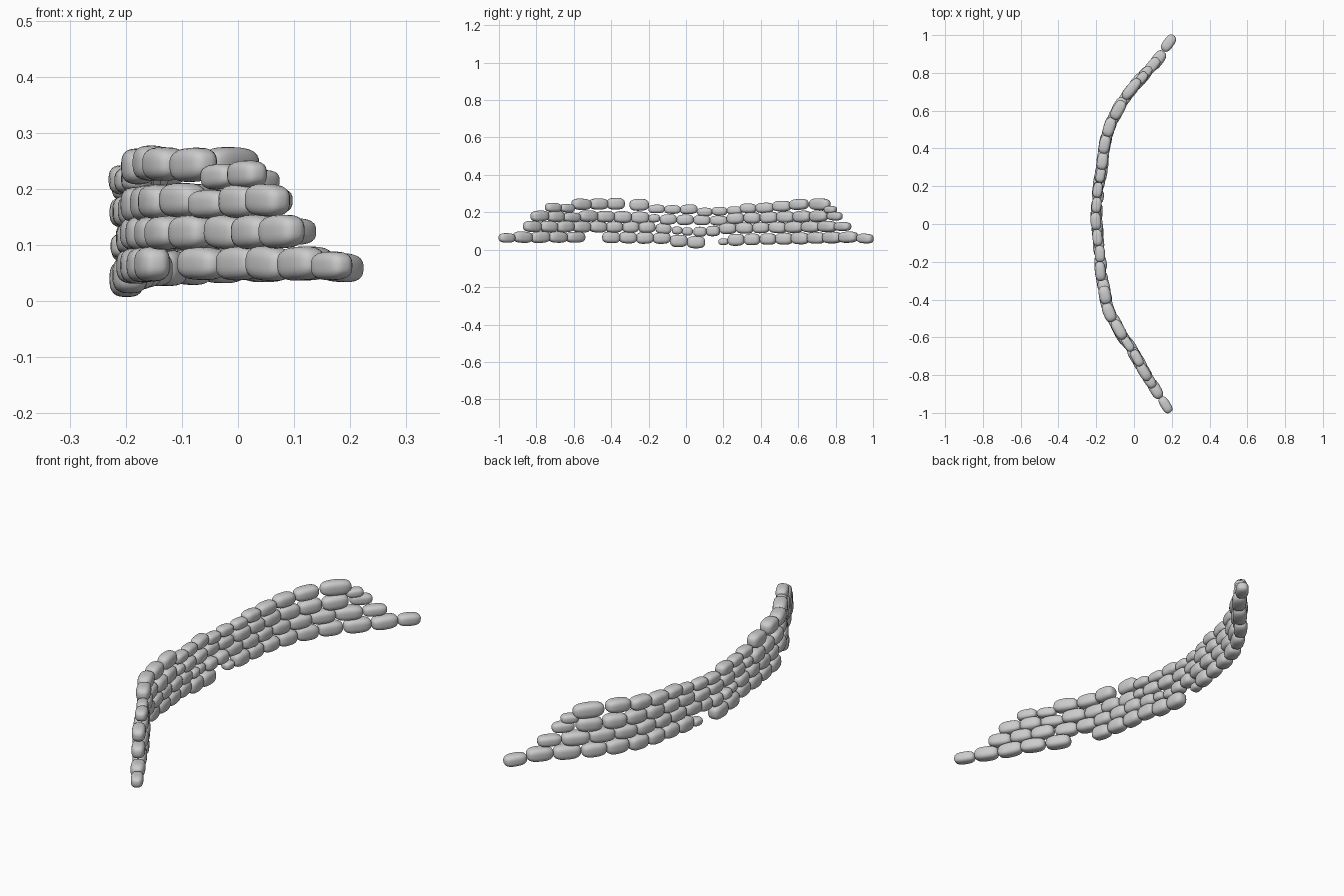
import bpy, bmesh, math, random
from mathutils import Matrix, Vector

if "Cube" in bpy.data.objects:
    bpy.data.objects.remove(bpy.data.objects["Cube"])

random.seed(7)

# Plan of the curved wall: (y, x) along its centre line
PATH = [(-1.02, .205), (-.955, .165), (-.88, .12), (-.765, .045), (-.65, -.02),
        (-.565, -.08), (-.46, -.135), (-.365, -.158), (-.23, -.178), (-.08, -.19),
        (.01, -.2), (.1, -.198), (.19, -.188), (.28, -.175), (.43, -.15), (.54, -.12),
        (.63, -.07), (.73, 0), (.8, .065), (.89, .14), (.97, .195), (1.03, .235)]


def path_x(y):
    for (y0, x0), (y1, x1) in zip(PATH, PATH[1:]):
        if y <= y1:
            return x0 + (x1 - x0) * (y - y0) / (y1 - y0)
    return PATH[-1][1]


# Rounded stone block, one unit in each direction
def stone_mesh():
    bm = bmesh.new()
    bmesh.ops.create_cube(bm, size=2)
    bmesh.ops.subdivide_edges(bm, edges=bm.edges[:], cuts=7, use_grid_fill=True)
    p = 2.9
    for v in bm.verts:
        d = Vector([math.tan(c * math.pi / 4) for c in v.co])
        v.co = d / sum(abs(c) ** p for c in d) ** (1 / p) * .5
    for f in bm.faces:
        f.smooth = True
    me = bpy.data.meshes.new("stone")
    bm.to_mesh(me)
    bm.free()
    return me


STONE = stone_mesh()


def add_stone(name, y, z, width, height):
    slope = (path_x(y + .05) - path_x(y - .05)) / .1
    yaw = -math.atan(slope) + random.uniform(-.04, .04)
    length = width * math.sqrt(1 + slope * slope) * 1.03
    if abs(y) > .9:
        length *= .93
    thick = .06 * random.uniform(.94, 1.08) * min(1, .4 + height * 10)
    ob = bpy.data.objects.new(name, STONE)
    ob.matrix_world = (Matrix.Translation((path_x(y) + random.uniform(-.004, .004), y, z))
                       @ Matrix.Rotation(yaw, 4, 'Z')
                       @ Matrix.Rotation(random.uniform(-.06, .06), 4, 'X')
                       @ Matrix.Diagonal((thick, length, height, 1)))
    bpy.context.collection.objects.link(ob)


# A run of equal stones laid between two y positions, heights going from z0 to z1
def run(name, y0, y1, n, z0, z1, height):
    w = (y1 - y0) / n
    for i in range(n):
        t = i / (n - 1) if n > 1 else .5
        add_stone(name, y0 + w * (i + .5), z0 + (z1 - z0) * t,
                  w * random.uniform(.97, 1.03), height * random.uniform(.96, 1.04))


# Bottom course, with two gaps and one small filler stone
run("bottom_course_stone", -1, -.915, 1, .063, .063, .052)
run("bottom_course_stone", -.92, -.545, 4, .067, .067, .06)
run("bottom_course_stone", -.445, -.085, 4, .066, .062, .062)
run("bottom_course_stone", -.085, .1, 2, .047, .04, .066)
run("bottom_course_stone", .175, .225, 1, .043, .043, .034)
run("bottom_course_stone", .225, .91, 8, .053, .067, .062)
run("bottom_course_stone", .915, 1, 1, .06, .06, .052)

# Second course
run("second_course_stone", -.865, -.165, 8, .124, .12, .061)
run("second_course_stone", -.16, -.08, 1, .112, .112, .055)
run("second_course_stone", -.075, .035, 2, .103, .098, .042)
run("second_course_stone", .04, .18, 2, .096, .1, .055)
run("second_course_stone", .18, .8, 7, .114, .124, .06)
run("second_course_stone", .8, .875, 1, .124, .124, .046)

# Third course
run("third_course_stone", -.825, -.655, 2, .18, .178, .06)
run("third_course_stone", -.655, -.57, 1, .173, .173, .05)
run("third_course_stone", -.57, -.2, 4, .18, .172, .061)
run("third_course_stone", -.2, -.14, 1, .168, .168, .044)
run("third_course_stone", -.14, .22, 4, .162, .156, .054)
run("third_course_stone", .22, .755, 6, .168, .18, .06)
run("third_course_stone", .76, .83, 1, .18, .18, .048)

# Top course, uneven, with one gap
run("top_course_stone", -.75, -.67, 1, .226, .226, .05)
run("top_course_stone", -.67, -.6, 1, .222, .222, .046)
run("top_course_stone", -.605, -.33, 3, .243, .246, .06)
run("top_course_stone", -.3, -.2, 1, .24, .24, .064)
run("top_course_stone", -.2, -.03, 2, .218, .215, .047)
run("top_course_stone", -.03, .06, 1, .216, .216, .05)
run("top_course_stone", .06, .3, 3, .202, .21, .046)
run("top_course_stone", .29, .375, 1, .222, .222, .05)
run("top_course_stone", .375, .65, 3, .224, .242, .056)
run("top_course_stone", .665, .765, 1, .243, .243, .062)
run("top_course_stone", .745, .8, 1, .214, .214, .038)
